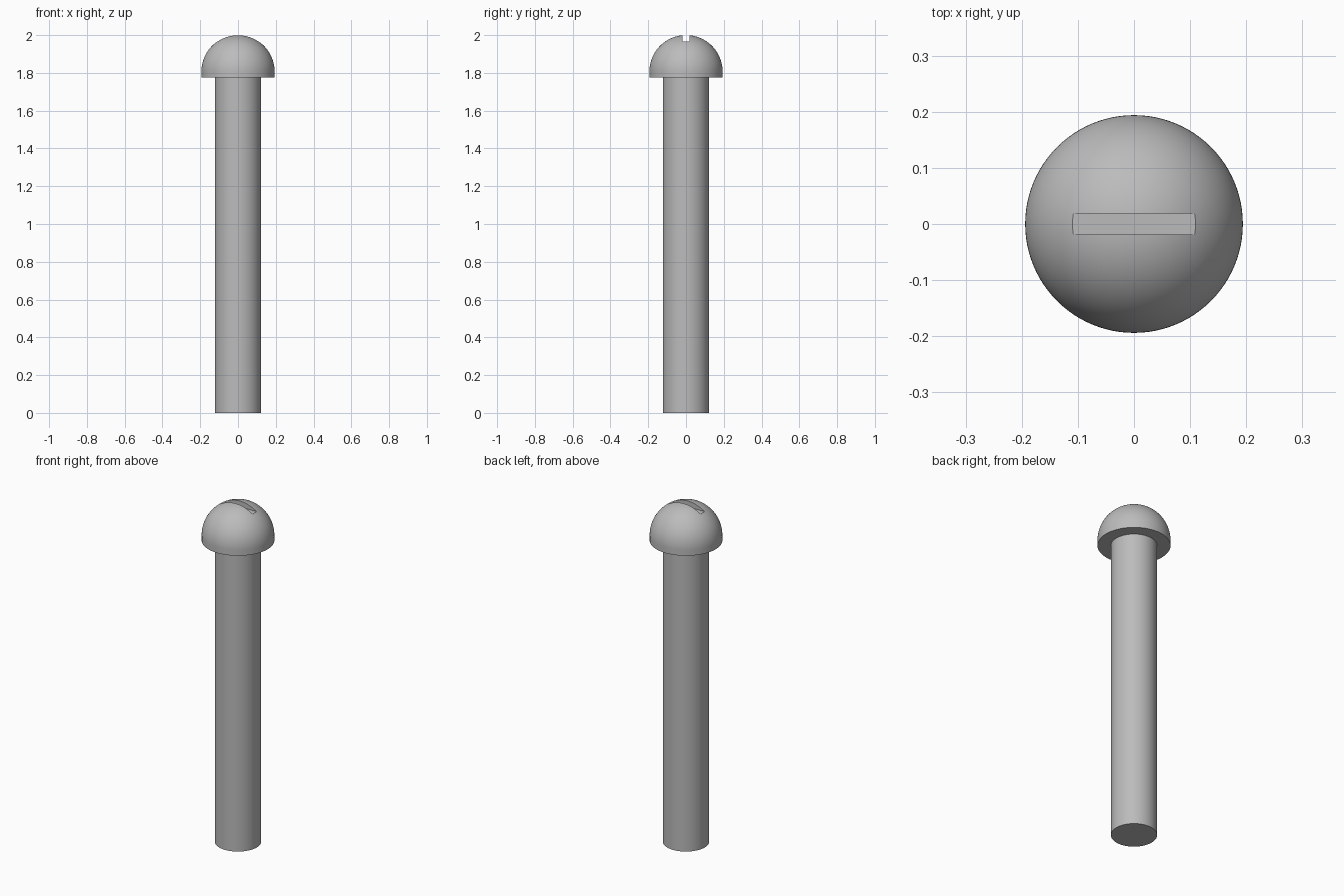
import bpy
import bmesh
from math import sin, cos, pi, tau
from mathutils import Vector

cube = bpy.data.objects.get("Cube")
if cube:
    bpy.data.objects.remove(cube, do_unlink=True)

HEAD_R, SHAFT_R = 0.194, 0.123
TOP, UNDERSIDE = 2.0, 1.775
SLOT_WIDTH, SLOT_DEPTH = 0.038, 0.034
DOME_Z = TOP - HEAD_R
SEGMENTS, RINGS = 96, 32

steel = bpy.data.materials.new("grey steel")
steel.use_nodes = True
steel.diffuse_color = (0.5, 0.5, 0.5, 1)
steel.node_tree.nodes["Principled BSDF"].inputs["Base Color"].default_value = steel.diffuse_color


def add_object(name, bm):
    bmesh.ops.recalc_face_normals(bm, faces=bm.faces)
    mesh = bpy.data.meshes.new(name)
    bm.to_mesh(mesh)
    bm.free()
    mesh.materials.append(steel)
    obj = bpy.data.objects.new(name, mesh)
    bpy.context.collection.objects.link(obj)
    return obj


def lathe(name, profile):
    """Spin a list of (radius, height) points around the z axis."""
    bm = bmesh.new()
    verts = [bm.verts.new((r, 0, z)) for r, z in profile]
    edges = [bm.edges.new(pair) for pair in zip(verts, verts[1:])]
    bmesh.ops.spin(bm, geom=verts + edges, cent=(0, 0, 0), axis=(0, 0, 1),
                   angle=tau, steps=SEGMENTS)
    bmesh.ops.remove_doubles(bm, verts=bm.verts, dist=1e-5)
    return add_object(name, bm)


def smooth(obj):
    bpy.ops.object.select_all(action="DESELECT")
    obj.select_set(True)
    bpy.context.view_layer.objects.active = obj
    bpy.ops.object.shade_smooth_by_angle(angle=pi / 6)


# Plain round shaft, seated a little inside the head
shaft = lathe("shaft", [(0, 0), (SHAFT_R, 0), (SHAFT_R, UNDERSIDE + 0.01), (0, UNDERSIDE + 0.01)])

# Domed head with a short straight rim and flat underside
arc = [(HEAD_R * cos(a), DOME_Z + HEAD_R * sin(a))
       for a in (pi / 2 * i / RINGS for i in range(RINGS))]
head = lathe("head", [(0, UNDERSIDE), (HEAD_R, UNDERSIDE)] + arc + [(0, TOP)])

# Straight driver slot cut across the crown
bm = bmesh.new()
bmesh.ops.create_cube(bm, size=1)
bmesh.ops.scale(bm, vec=(1, SLOT_WIDTH, 2 * SLOT_DEPTH), verts=bm.verts)
bmesh.ops.translate(bm, vec=Vector((0, 0, TOP)), verts=bm.verts)
cutter = add_object("slot_cutter", bm)
cutter.hide_render = True
cutter.display_type = "WIRE"

cut = head.modifiers.new("driver slot", "BOOLEAN")
cut.operation, cut.solver, cut.object = "DIFFERENCE", "EXACT", cutter
bpy.context.view_layer.objects.active = head
bpy.ops.object.modifier_apply(modifier=cut.name)
bpy.data.objects.remove(cutter, do_unlink=True)

for part in (shaft, head):
    smooth(part)
